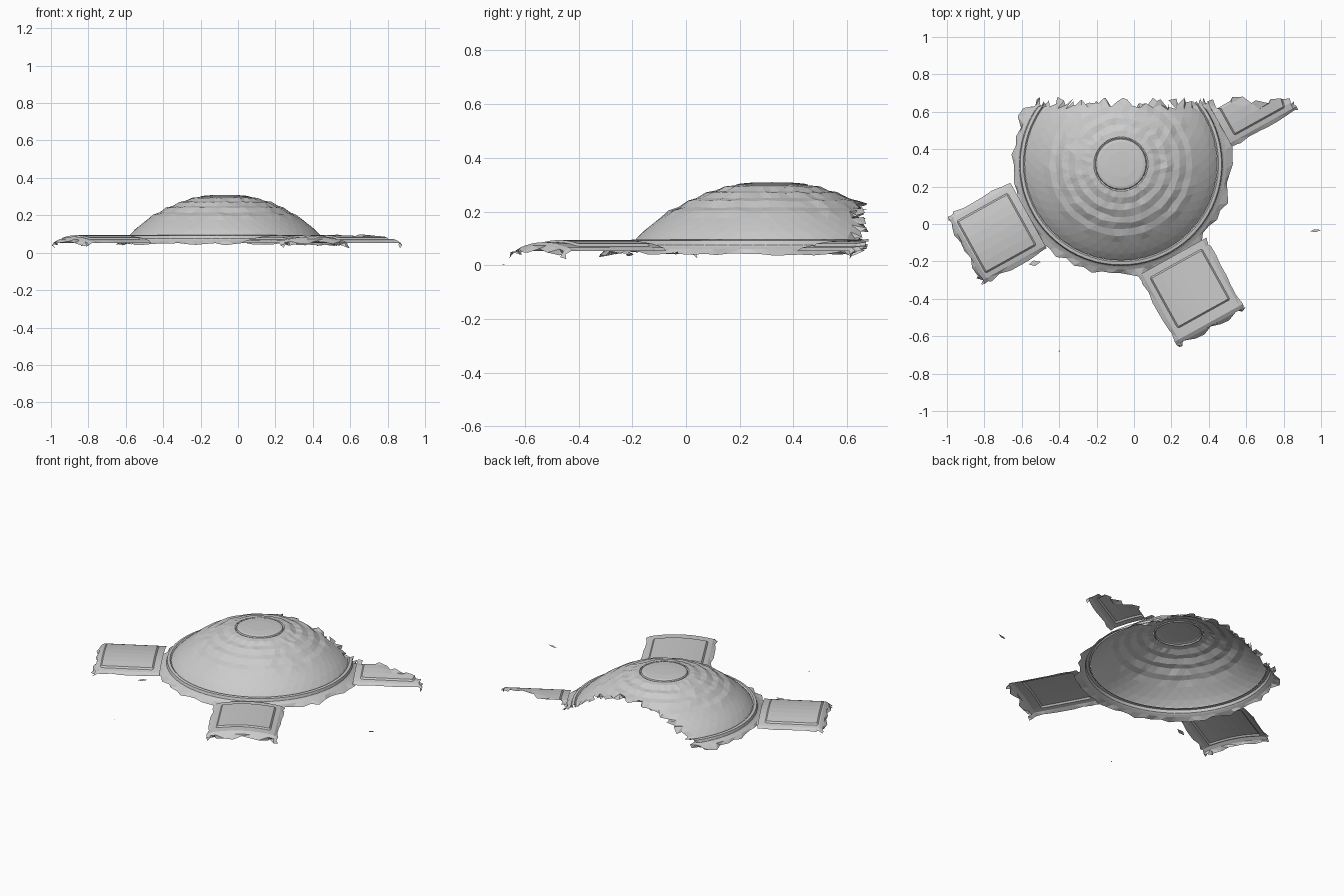
import bpy, bmesh, math, random
from mathutils import Vector

random.seed(4)
cube = bpy.data.objects.get("Cube")
if cube:
    bpy.data.objects.remove(cube, do_unlink=True)

CX, CY, CUT = -0.07, 0.32, 0.65

stone = bpy.data.materials.new("pale grey")
stone.use_nodes = True
GREY = (0.6, 0.6, 0.6, 1)
stone.diffuse_color = GREY
stone.node_tree.nodes["Principled BSDF"].inputs["Base Color"].default_value = GREY


def jit(a):
    return random.uniform(-a, a)


def finish(name, bm):
    """Cut the back off, roughen the cut edge and make the object."""
    bmesh.ops.bisect_plane(bm, geom=bm.verts[:] + bm.edges[:] + bm.faces[:],
                           plane_co=(0, CUT, 0), plane_no=(0, 1, 0), clear_outer=True)
    for v in bm.verts:
        if v.co.y > CUT - 0.002:
            v.co.y += jit(0.032)
            v.co.z += jit(0.008)
    bmesh.ops.triangulate(bm, faces=bm.faces[:])
    bmesh.ops.recalc_face_normals(bm, faces=bm.faces[:])
    if sum(f.normal.z for f in bm.faces) < 0:
        bmesh.ops.reverse_faces(bm, faces=bm.faces[:])
    me = bpy.data.meshes.new(name)
    bm.to_mesh(me)
    bm.free()
    me.materials.append(stone)
    ob = bpy.data.objects.new(name, me)
    bpy.context.collection.objects.link(ob)
    return ob


def rings(name, profile, n, bump=0.0, ragged=0.0, apex=None):
    """Round shell of triangles, each ring turned half a step from the last."""
    bm = bmesh.new()
    rows = []
    for k, (r, z) in enumerate(profile):
        last = k == len(profile) - 1
        inner = 0 < k and not last
        row = []
        for i in range(n):
            a = 2 * math.pi * (i + 0.5 * (k % 2)) / n
            rr = r + (jit(ragged) if last else 0)
            zz = z + (jit(ragged * 0.4) if last else 0)
            if inner and bump:
                zz += bump * (1 if k % 2 else -1) + jit(bump * 0.7)
                rr += jit(bump)
            row.append(bm.verts.new((CX + rr * math.cos(a), CY + rr * math.sin(a), zz)))
        rows.append(row)
    for k in range(len(rows) - 1):
        p, q = rows[k], rows[k + 1]
        for i in range(n):
            j = (i + 1) % n
            if k % 2 == 0:
                bm.faces.new((p[i], q[i], p[j]))
                bm.faces.new((p[j], q[i], q[j]))
            else:
                bm.faces.new((p[i], q[i], q[j]))
                bm.faces.new((p[i], q[j], p[j]))
    if apex:
        top = bm.verts.new((CX, CY, apex))
        for i in range(n):
            bm.faces.new((top, rows[0][i], rows[0][(i + 1) % n]))
    return finish(name, bm)


def dome_z(r):
    """Height of the dome at a distance from its centre."""
    return 0.312 - 0.72 * r * r - 0.38 * r ** 4


# Faceted dome, its round cap and the ringed base
facets = [(0.145 + 0.034 * k, dome_z(0.145 + 0.034 * k)) for k in range(9)]
rings("dome_facets", facets, 48, bump=0.0035)
rings("dome_cap", [(0.07, 0.308), (0.12, 0.304), (0.134, 0.300), (0.138, 0.292),
                   (0.145, dome_z(0.145))], 24, apex=0.309)
r0 = facets[-1][0]
rings("dome_skirt", [(r0, dome_z(r0)), (0.45, 0.150), (0.48, 0.125), (0.505, 0.100),
                     (0.515, 0.088)], 48)
rings("base_rings", [(0.515, 0.088), (0.522, 0.095), (0.538, 0.092), (0.543, 0.075),
                     (0.552, 0.068), (0.565, 0.060), (0.590, 0.045)], 72, ragged=0.022)


# Arched side roofs with a raised panel, set a quarter turn apart
def roof(name, angle, length):
    a = math.radians(angle)
    out = Vector((math.cos(a), math.sin(a)))
    side = Vector((-out.y, out.x))
    us = [0.565, 0.605, 0.613] + [0.613 + 0.059 * k for k in range(1, 6)]
    us += [0.916, length - 0.02, length, length + 0.004]
    half = [0.05, 0.10, 0.152, 0.16, 0.185, 0.205]
    vs = [-h for h in reversed(half)] + [0] + half
    bm = bmesh.new()
    grid = []
    for i, u in enumerate(us):
        row = []
        for v in vs:
            z = 0.086 - 0.6 * v * v
            if 0.61 < u < 0.91 and abs(v) < 0.155:
                z += 0.008
            if i >= len(us) - 2:
                z -= 0.012 if i == len(us) - 2 else 0.028
            uu, vv = u, v
            if i == len(us) - 1:
                uu += jit(0.022)
                z += jit(0.012)
            if abs(v) > 0.2:
                vv += jit(0.008)
                z -= 0.008
            p = out * uu + side * vv
            row.append(bm.verts.new((CX + p.x, CY + p.y, z)))
        grid.append(row)
    for p, q in zip(grid, grid[1:]):
        for i in range(len(vs) - 1):
            bm.faces.new((p[i], q[i], q[i + 1], p[i + 1]))
    return finish(name, bm)


roof("right_roof", 209, 0.945)
roof("front_roof", 299, 0.99)
roof("left_roof", 29, 0.97)


# Loose scraps around the building
def scrap(name, x, y, z, sx, sy):
    bm = bmesh.new()
    pts = [(-sx, -sy * 0.4), (0, -sy), (sx, sy * 0.5), (-sx * 0.2, sy)]
    bm.faces.new([bm.verts.new((x + px, y + py, z + px * 0.2)) for px, py in pts])
    finish(name, bm)


scrap("scrap_left", 0.972, -0.036, 0.045, 0.028, 0.008)
scrap("scrap_right", -0.53, -0.21, 0.04, 0.032, 0.015)
scrap("scrap_front", -0.40, -0.68, 0.002, 0.004, 0.004)
